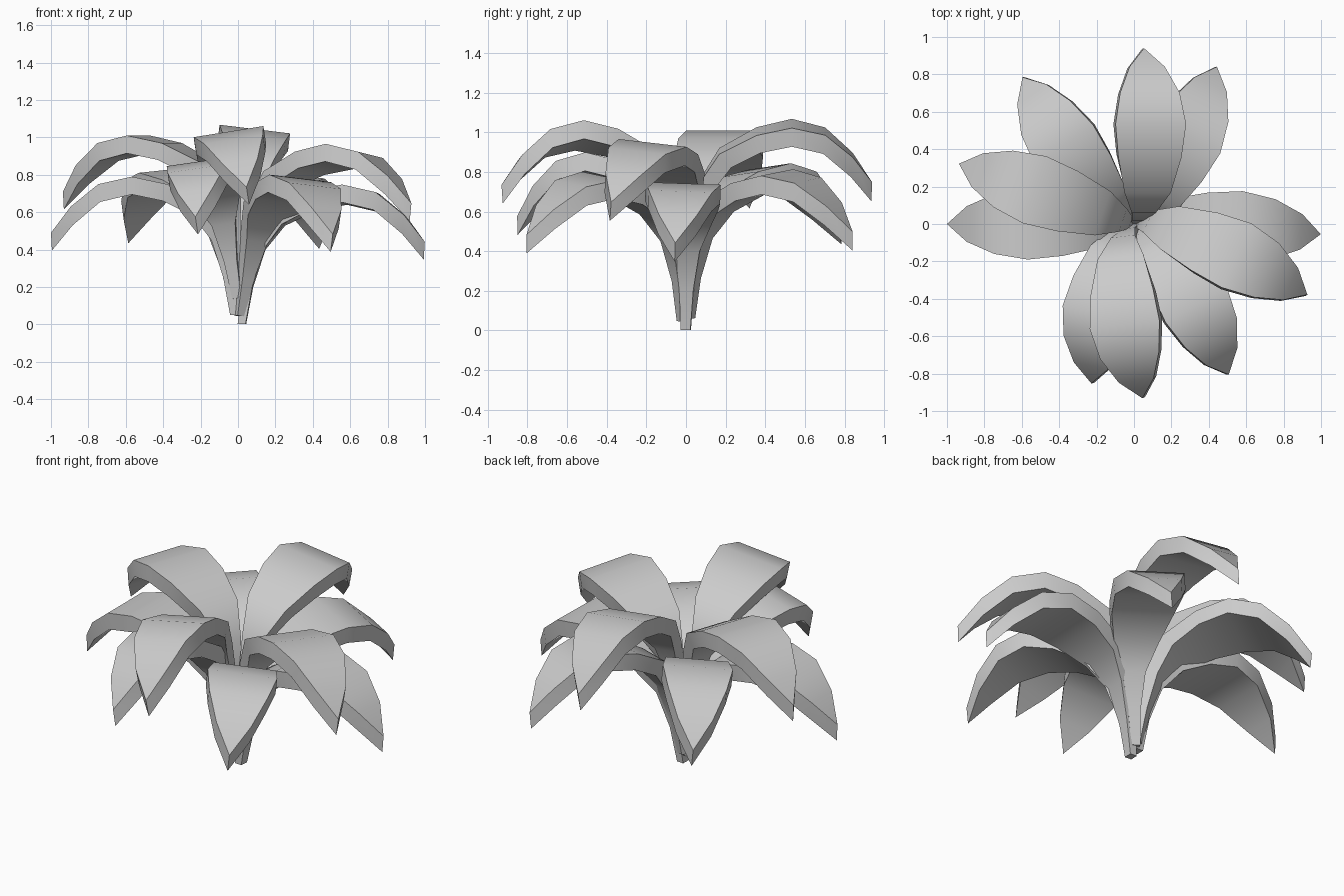
import bpy, bmesh
from math import radians
from mathutils import Matrix

if "Cube" in bpy.data.objects:
    bpy.data.objects.remove(bpy.data.objects["Cube"])

# Leaf sections from base to tip: underside (r, z), top side (r, z), width
SECTIONS = [
    ((0.040, 0.00), (0.000, 0.00), 0.05),
    ((0.075, 0.20), (0.020, 0.20), 0.07),
    ((0.135, 0.40), (0.060, 0.43), 0.13),
    ((0.23, 0.53), (0.17, 0.60), 0.25),
    ((0.38, 0.61), (0.36, 0.70), 0.34),
    ((0.54, 0.645), (0.54, 0.74), 0.38),
    ((0.70, 0.605), (0.71, 0.70), 0.32),
    ((0.84, 0.48), (0.85, 0.58), 0.19),
    ((0.945, 0.345), (0.95, 0.44), 0.0),
]

# Each leaf: yaw, roll (degrees), reach, base height
LEAVES = [
    (90, 7, 0.94, 0.31), (64.5, 5, 0.95, 0.06), (125, -5, 0.985, 0.09),
    (161, 0, 0.99, 0.27), (180, 0, 1.0, 0.05), (-101, 8, 0.88, 0.14),
    (-83, 9, 0.93, 0.30), (-60.6, -6, 0.95, 0.045), (-24.8, -6, 1.0, 0.21),
    (-4, -2, 1.0, 0.002),
]


def make_leaf(name, yaw, roll, reach, height):
    bm = bmesh.new()
    k = reach / 0.95
    rings = []
    for (r0, z0), (r1, z1), w in SECTIONS:
        rings.append([bm.verts.new(p) for p in (
            (r0 * k, -w / 2, z0), (r0 * k, w / 2, z0),
            (r1 * k, w / 2, z1), (r1 * k, -w / 2, z1))])
    bm.faces.new(rings[0])
    for a, b in zip(rings, rings[1:]):
        for i in range(4):
            j = (i + 1) % 4
            bm.faces.new((a[i], a[j], b[j], b[i]))
    # close the pointed tip
    bmesh.ops.remove_doubles(bm, verts=bm.verts, dist=0.0005)
    bm.transform(Matrix.Rotation(radians(yaw), 4, 'Z') @ Matrix.Rotation(radians(roll), 4, 'X'))
    bmesh.ops.recalc_face_normals(bm, faces=bm.faces)
    me = bpy.data.meshes.new(name)
    bm.to_mesh(me)
    bm.free()
    # smooth along the leaf, sharp at its rims
    me.shade_smooth()
    me.set_sharp_from_angle(angle=radians(40))
    ob = bpy.data.objects.new(name, me)
    ob.location.z = height
    bpy.context.collection.objects.link(ob)


for n, leaf in enumerate(LEAVES, 1):
    tier = "upper" if leaf[3] > 0.2 else "lower"
    make_leaf(f"{tier}_leaf_{n}", *leaf)
